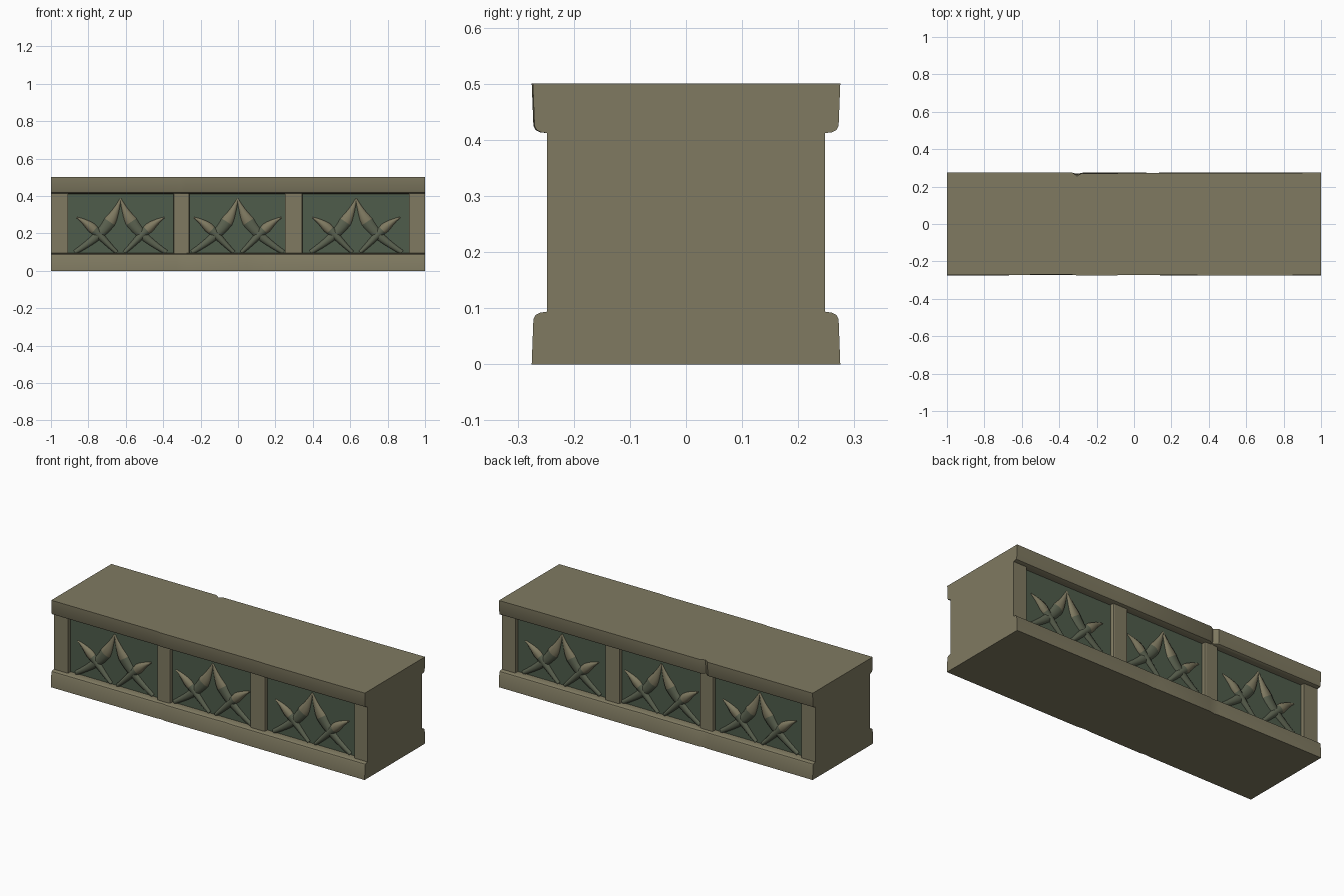
import bpy, bmesh, math
from mathutils import Vector

if "Cube" in bpy.data.objects:
    bpy.data.objects.remove(bpy.data.objects["Cube"])


def material(name, col):
    m = bpy.data.materials.new(name)
    m.diffuse_color = (*col, 1)
    m.use_nodes = True
    m.node_tree.nodes["Principled BSDF"].inputs["Base Color"].default_value = m.diffuse_color
    return m


STONE = material("tan stone", (0.215, 0.195, 0.120))
GREEN = material("dark green panel", (0.078, 0.107, 0.070))
HORN = material("grey green carving", (0.105, 0.122, 0.080))


def finish(name, bm, mats, smooth=None):
    bmesh.ops.recalc_face_normals(bm, faces=bm.faces[:])
    me = bpy.data.meshes.new(name)
    bm.to_mesh(me)
    bm.free()
    ob = bpy.data.objects.new(name, me)
    bpy.context.collection.objects.link(ob)
    for m in mats:
        me.materials.append(m)
    if smooth:
        bpy.ops.object.select_all(action='DESELECT')
        ob.select_set(True)
        bpy.context.view_layer.objects.active = ob
        bpy.ops.object.shade_smooth_by_angle(angle=math.radians(smooth))
    return ob


def loft(bm, rings):
    vs = [[bm.verts.new(p) for p in r] for r in rings]
    n = len(vs[0])
    for a, b in zip(vs, vs[1:]):
        for i in range(n):
            bm.faces.new((a[i], a[(i + 1) % n], b[(i + 1) % n], b[i]))
    bm.faces.new(vs[0])
    bm.faces.new(vs[-1])


def box(name, x0, x1, y, z0, z1, mat, bevel=0):
    bm = bmesh.new()
    loft(bm, [[(x, -y, z0), (x, y, z0), (x, y, z1), (x, -y, z1)] for x in (x0, x1)])
    ob = finish(name, bm, [mat])
    if bevel:
        m = ob.modifiers.new("worn edges", 'BEVEL')
        m.width, m.segments = bevel, 2
    return ob


# Rails: rounded profile lofted along x, with slight wear (x, front shift, back shift)
HALF = [(0.275, 0.0), (0.272, 0.080), (0.268, 0.088), (0.260, 0.092), (0.246, 0.094)]


def rail(name, top, wear):
    rings = []
    for x, df, db in wear:
        pts = [(-y - df, z) for y, z in HALF] + [(y + db, z) for y, z in reversed(HALF)]
        rings.append([(x, y, 0.5 - z * 0.94 if top else z) for y, z in pts])
    bm = bmesh.new()
    loft(bm, rings)
    finish(name, bm, [STONE], 30)


rail("top_rail", True, [(-1, -.003, 0), (-.33, -.004, 0), (-.305, 0, -.018), (-.28, 0, -.004),
                        (.3, -.003, -.003), (.36, 0, -.003), (.7, 0, -.003), (1, -.002, 0)])
rail("bottom_rail", False, [(-1, 0, 0), (-.33, -.002, -.002), (-.3, -.005, -.006), (-.27, 0, 0),
                            (.05, -.002, 0), (.1, -.005, -.003), (.15, 0, 0), (1, 0, 0)])

# Core showing as recessed panels, and pillars on both sides
box("recessed_panels", -0.95, 0.95, 0.225, 0.05, 0.45, GREEN)
box("left_end_pillar", -1.0, -0.91, 0.248, 0.06, 0.44, STONE)
box("left_pillar", -0.345, -0.26, 0.248, 0.06, 0.44, STONE, 0.008)
box("right_pillar", 0.25, 0.345, 0.248, 0.06, 0.44, STONE, 0.008)
box("right_end_pillar", 0.915, 1.0, 0.248, 0.06, 0.44, STONE)


def bezier(p, t):
    q = [Vector(v) for v in p]
    while len(q) > 1:
        q = [a.lerp(b, t) for a, b in zip(q, q[1:])]
    return q[0]


# Crossed horns: (path in x,z from tip to root; max half width; light share; relief)
CENTRE_HORN = ([(0.0, 0.385), (0.05, 0.245), (0.10, 0.19), (0.245, 0.098)], 0.034, 0.30, 0.022)
SIDE_HORN = ([(0.235, 0.285), (0.15, 0.245), (0.10, 0.17), (0.02, 0.098)], 0.027, 0.36, 0.026)


def horn(name, cx, side, mirror, spec):
    path, width, light, relief = spec
    steps, n = 14, 10
    rings = []
    for i in range(steps + 1):
        t = i / steps
        p = bezier(path, t)
        d = (bezier(path, min(1, t + .02)) - bezier(path, max(0, t - .02))).normalized()
        s = Vector((-d.y, d.x))
        w = width * min(1, 0.12 + 2.6 * t) * (1 - 0.62 * max(0, t - .35) / .65)
        h = relief * min(1, 0.25 + 2.5 * t) * (1 - 0.4 * t)
        ring = []
        for k in range(n):
            a = 2 * math.pi * k / n
            q = p + s * (w * math.cos(a))
            ring.append((cx + mirror * q.x, side * (0.223 + h * math.sin(a)), q.y))
        rings.append(ring)
    bm = bmesh.new()
    loft(bm, rings)
    # Pale tips: the first share of the horn's segments
    for i, f in enumerate(bm.faces):
        f.material_index = 1 if i // n < light * steps else 0
    finish(name, bm, [HORN, STONE], 50)


for side, label in ((-1, "front"), (1, "back")):
    for j, cx in enumerate((-0.628, -0.002, 0.632)):
        for mirror in (-1, 1):
            tag = f"{label}_{j + 1}_{'left' if mirror < 0 else 'right'}"
            horn(f"centre_horn_{tag}", cx, side, mirror, CENTRE_HORN)
            horn(f"side_horn_{tag}", cx, side, mirror, SIDE_HORN)
